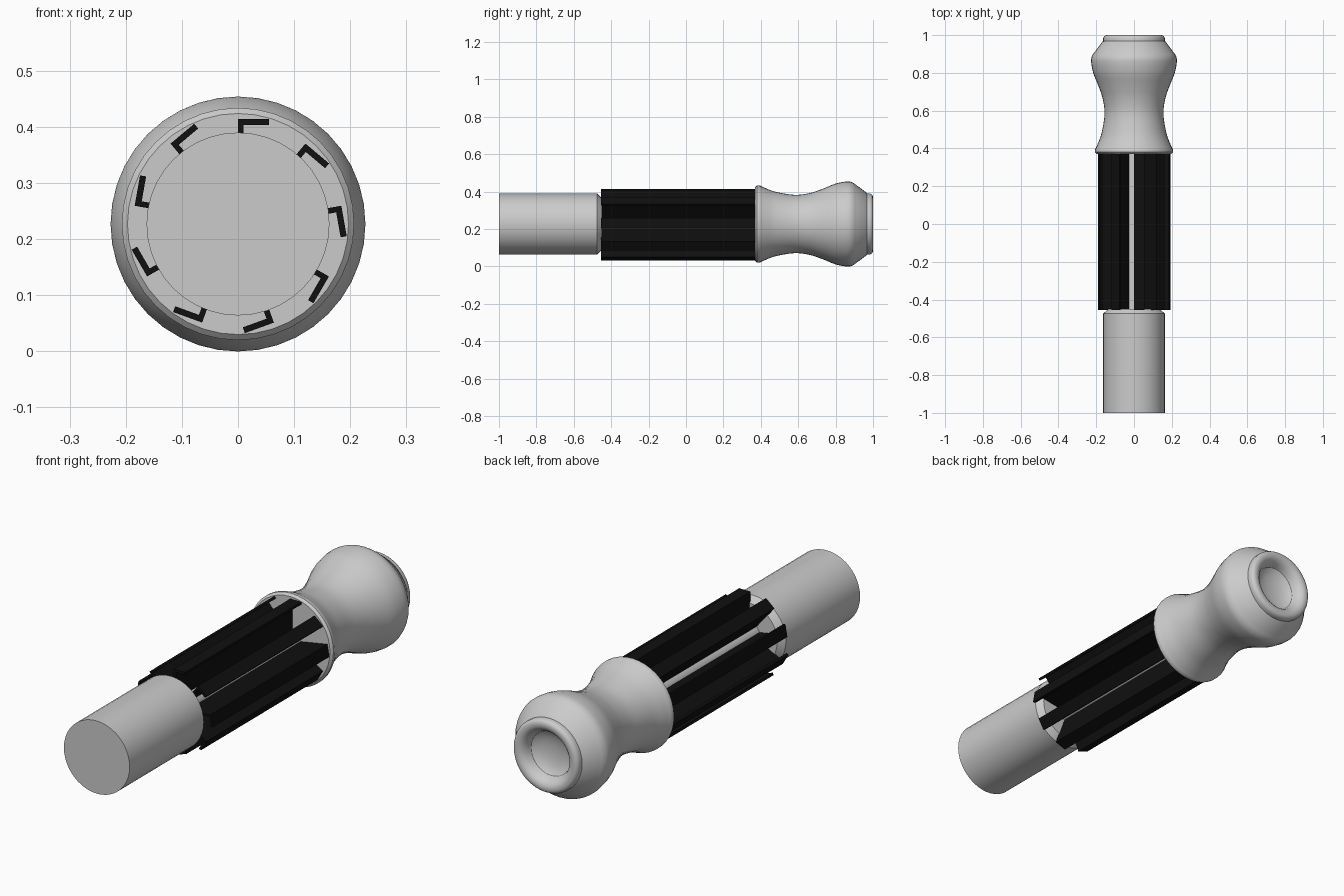
import bpy, bmesh, math
from mathutils import Vector, Matrix

if "Cube" in bpy.data.objects:
    bpy.data.objects.remove(bpy.data.objects["Cube"])

CZ = 0.227  # height of the long axis
SEG = 40


def finish(bm, name, mat=None):
    bmesh.ops.recalc_face_normals(bm, faces=bm.faces)
    me = bpy.data.meshes.new(name)
    bm.to_mesh(me)
    bm.free()
    ob = bpy.data.objects.new(name, me)
    bpy.context.collection.objects.link(ob)
    if mat:
        me.materials.append(mat)
    return ob


def lathe(name, profile):
    """Revolve (y, radius) points around the y axis; end points lie on the axis."""
    bm = bmesh.new()
    vs = [bm.verts.new((0, y, r)) for y, r in profile]
    es = [bm.edges.new(p) for p in zip(vs, vs[1:])]
    bmesh.ops.spin(bm, geom=vs + es, cent=(0, 0, 0), axis=(0, 1, 0),
                   angle=math.tau, steps=SEG)
    bmesh.ops.remove_doubles(bm, verts=bm.verts, dist=1e-5)
    bmesh.ops.translate(bm, verts=bm.verts, vec=(0, 0, CZ))
    ob = finish(bm, name)
    bpy.ops.object.select_all(action='DESELECT')
    bpy.context.view_layer.objects.active = ob
    ob.select_set(True)
    bpy.ops.object.shade_smooth_by_angle(angle=math.radians(28))
    return ob


def smooth_path(pts, n=4):
    """Catmull-Rom through the points."""
    p = [Vector(q) for q in pts]
    p = [2 * p[0] - p[1]] + p + [2 * p[-1] - p[-2]]
    out = []
    for a, b, c, d in zip(p, p[1:], p[2:], p[3:]):
        for k in range(n):
            t = k / n
            out.append(tuple(0.5 * (2 * b + (c - a) * t + (2 * a - 5 * b + 4 * c - d) * t * t
                                    + (3 * b - a - 3 * c + d) * t ** 3)))
    return out + [tuple(p[-2])]


# Front rod with chamfered inner end
lathe("front_rod", [(-1, 0), (-1, 0.163), (-0.475, 0.163), (-0.45, 0.137), (-0.45, 0)])

# Thin core between the rod and the handle
lathe("core_shaft", [(-0.46, 0), (-0.46, 0.053), (0.38, 0.053), (0.38, 0)])

# Rear handle: collar, waist, bulb, stepped lip and dished end
waist = smooth_path([(0.392, 0.207), (0.42, 0.194), (0.48, 0.172), (0.58, 0.156),
                     (0.66, 0.165), (0.73, 0.188), (0.80, 0.216), (0.86, 0.227),
                     (0.89, 0.222), (0.912, 0.207)])
lip = smooth_path([(0.985, 0.163), (0.996, 0.156), (1.0, 0.142), (0.996, 0.125),
                   (0.98, 0.109), (0.955, 0.099)], 2)
dish = [(0.945, 0.085), (0.936, 0.06), (0.931, 0.03), (0.93, 0)]
lathe("rear_handle", [(0.37, 0), (0.37, 0.197), (0.38, 0.207)] + waist
      + [(0.965, 0.168), (0.968, 0.163)] + lip + dish)

# Nine black L-section fins around the core
black = bpy.data.materials.new("black")
black.diffuse_color = (0.005, 0.005, 0.005, 1)
black.use_nodes = True
black.node_tree.nodes["Principled BSDF"].inputs["Base Color"].default_value = black.diffuse_color
section = [(0, 0.03), (0, 0.187), (0.055, 0.187), (0.055, 0.176), (0.01, 0.176), (0.01, 0.03)]
bm = bmesh.new()
for i in range(9):
    face = bm.faces.new([bm.verts.new((x, -0.455, z)) for x, z in section])
    ext = bmesh.ops.extrude_face_region(bm, geom=[face], use_keep_orig=True)
    top = [g for g in ext["geom"] if isinstance(g, bmesh.types.BMVert)]
    bmesh.ops.translate(bm, verts=top, vec=(0, 0.827, 0))
    verts = list(face.verts) + top
    bmesh.ops.transform(bm, verts=verts, matrix=Matrix.Translation((0, 0, CZ))
                        @ Matrix.Rotation(i * math.tau / 9, 4, 'Y'))
finish(bm, "fins", black)
